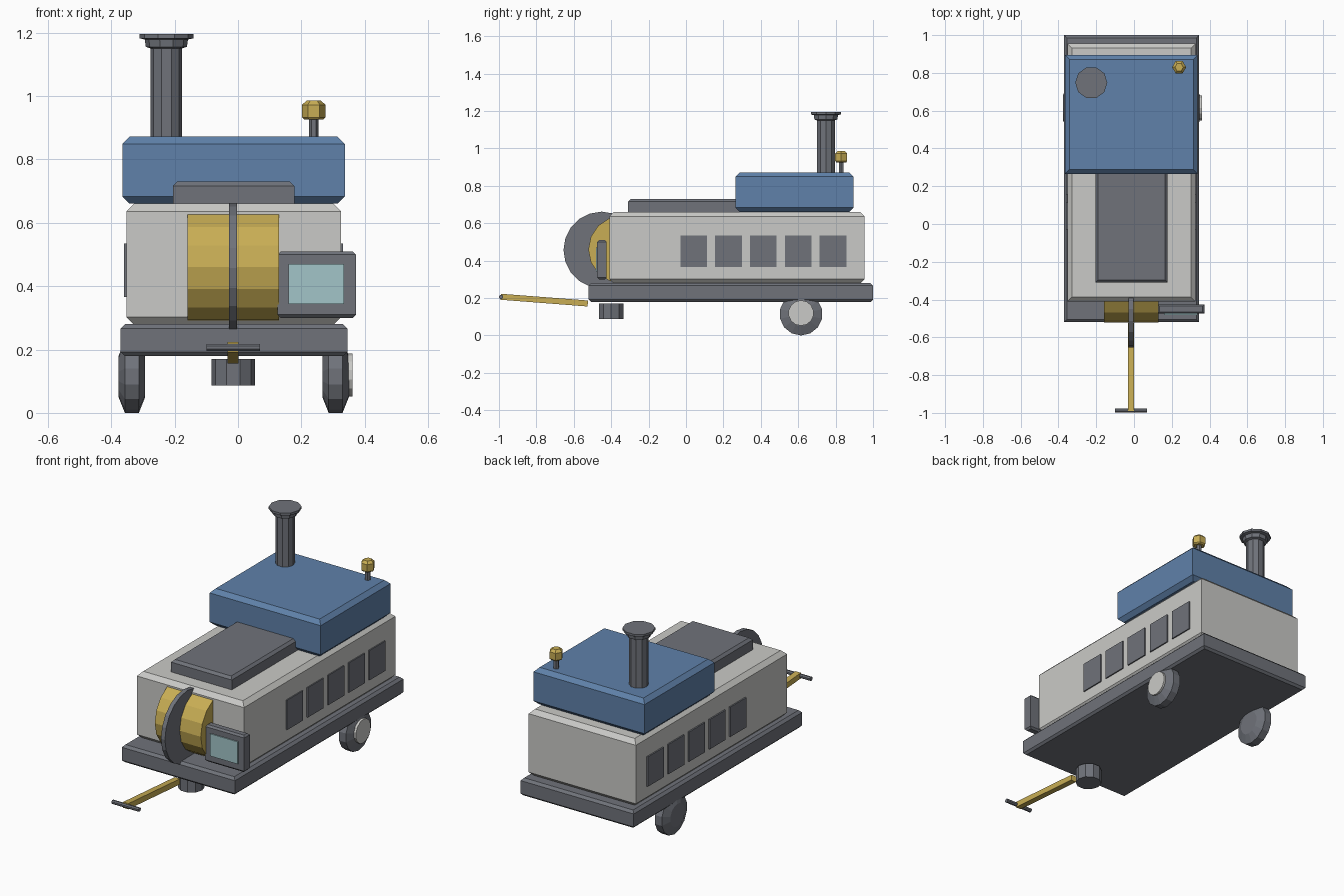
import bpy
import bmesh
import math
from mathutils import Matrix, Vector

if "Cube" in bpy.data.objects:
    bpy.data.objects.remove(bpy.data.objects["Cube"], do_unlink=True)


def material(name, rgb):
    m = bpy.data.materials.new(name)
    m.use_nodes = True
    color = (*rgb, 1)
    m.diffuse_color = color
    m.node_tree.nodes["Principled BSDF"].inputs["Base Color"].default_value = color
    return m


GRAY = material("slate gray", (0.16, 0.17, 0.195))
BLUE = material("roof blue", (0.115, 0.22, 0.40))
WHITE = material("off white", (0.59, 0.59, 0.57))
GOLD = material("brass gold", (0.58, 0.42, 0.09))
GLASS = material("pale glass", (0.36, 0.56, 0.58))


def finish(name, bm, mat):
    bmesh.ops.recalc_face_normals(bm, faces=bm.faces)
    mesh = bpy.data.meshes.new(name)
    bm.to_mesh(mesh)
    bm.free()
    mesh.materials.append(mat)
    ob = bpy.data.objects.new(name, mesh)
    bpy.context.collection.objects.link(ob)
    return ob


def loft(bm, rings):
    """Skin a stack of point rings and cap both ends."""
    loops = [[bm.verts.new(p) for p in ring] for ring in rings]
    n = len(loops[0])
    for a, b in zip(loops, loops[1:]):
        for i in range(n):
            j = (i + 1) % n
            bm.faces.new((a[i], a[j], b[j], b[i]))
    bm.faces.new(loops[0][::-1])
    bm.faces.new(loops[-1])


def box(name, x, y, z, mat, top=0.0, bottom=0.0):
    """Box with chamfered top and bottom rims and square upright edges."""
    levels = [(z[0], bottom), (z[0] + bottom, 0), (z[1] - top, 0), (z[1], top)]
    if not top:
        levels.pop()
    if not bottom:
        levels.pop(0)
    rings = [[(x[0] + c, y[0] + c, h), (x[1] - c, y[0] + c, h),
              (x[1] - c, y[1] - c, h), (x[0] + c, y[1] - c, h)] for h, c in levels]
    bm = bmesh.new()
    loft(bm, rings)
    return finish(name, bm, mat)


def lathe(name, profile, center, sides, mat, axis="Z", phase=0.0):
    """Turn (radius, offset) pairs about the Z or X axis through center."""
    rings = []
    for r, h in profile:
        ring = []
        for i in range(sides):
            a = 2 * math.pi * (i + phase) / sides
            u, v = r * math.cos(a), r * math.sin(a)
            p = (u, v, h) if axis == "Z" else (h, u, v)
            ring.append(Vector(center) + Vector(p))
        rings.append(ring)
    bm = bmesh.new()
    loft(bm, rings)
    return finish(name, bm, mat)


# Chassis, cabin, roof and front hatch
box("chassis", (-0.37, 0.345), (-0.52, 1.0), (0.18, 0.28), GRAY, 0.014, 0.012)
box("cabin", (-0.352, 0.325), (-0.41, 0.955), (0.28, 0.66), WHITE, 0.024, 0.022)
box("roof", (-0.365, 0.337), (0.265, 0.895), (0.66, 0.872), BLUE, 0.023, 0.023)
box("roof_hatch", (-0.205, 0.178), (-0.31, 0.29), (0.66, 0.73), GRAY, 0.014)

# Five windows along each side
for i in range(5):
    y = -0.03 + i * 0.186
    for side, x in (("left", (0.323, 0.332)), ("right", (-0.36, -0.351))):
        box(f"window_{side}_{i + 1}", x, (y, y + 0.143), (0.365, 0.535), GRAY)

# Chimney and whistle on the roof
lathe("chimney", [(0.05, 0.86), (0.05, 1.15), (0.065, 1.155), (0.068, 1.178),
                  (0.085, 1.182), (0.085, 1.195)], (-0.226, 0.748, 0), 10, GRAY)
lathe("whistle_stem", [(0.015, 0.865), (0.015, 0.93)], (0.239, 0.83, 0), 6, GRAY)
lathe("whistle_cap", [(0.03, 0.925), (0.037, 0.932), (0.037, 0.972), (0.022, 0.986)],
      (0.239, 0.83, 0), 6, GOLD)

# Front drum with a thin disc around its middle
lathe("front_drum", [(0.18, -0.16), (0.18, 0.13)], (0, -0.342, 0.46), 16, GOLD, "X")
lathe("drum_disc", [(0.205, -0.028), (0.205, -0.003)], (0, -0.45, 0.457), 20, GRAY, "X")

# Display panel beside the drum
panel = box("display_frame", (0.125, 0.372), (-0.475, -0.425), (0.30, 0.51), GRAY, 0.01, 0.01)
box("display_glass", (0.16, 0.335), (-0.481, -0.474), (0.343, 0.47), GLASS)

# Rear wheels with a hub on the outer left one
tire = [(0.065, -0.042), (0.115, -0.022), (0.115, 0.022), (0.065, 0.042)]
for side, x in (("left", 0.308), ("right", -0.335)):
    lathe(f"wheel_{side}", tire, (x, 0.615, 0.115), 14, GRAY, "X", 0.5)
lathe("wheel_hub", [(0.068, 0.345), (0.068, 0.361)], (0, 0.615, 0.12), 14, WHITE, "X", 0.5)

# Front pivot, sloping tow bar and cross handle
lathe("front_pivot", [(0.069, 0.087), (0.069, 0.17)], (-0.015, -0.40, 0), 10, GRAY)
start, end = Vector((-0.016, -0.525, 0.171)), Vector((-0.016, -0.99, 0.207))
span = end - start
bm = bmesh.new()
bmesh.ops.create_cube(bm, size=1, matrix=Matrix.Translation((start + end) / 2)
                      @ Matrix.Rotation(-math.atan2(span.z, -span.y), 4, "X")
                      @ Matrix.Diagonal((0.034, span.length, 0.032, 1)))
finish("tow_bar", bm, GOLD)
lathe("tow_handle", [(0.0115, -0.1), (0.0115, 0.07)], (0, -0.988, 0.206), 8, GRAY, "X", 0.5)
